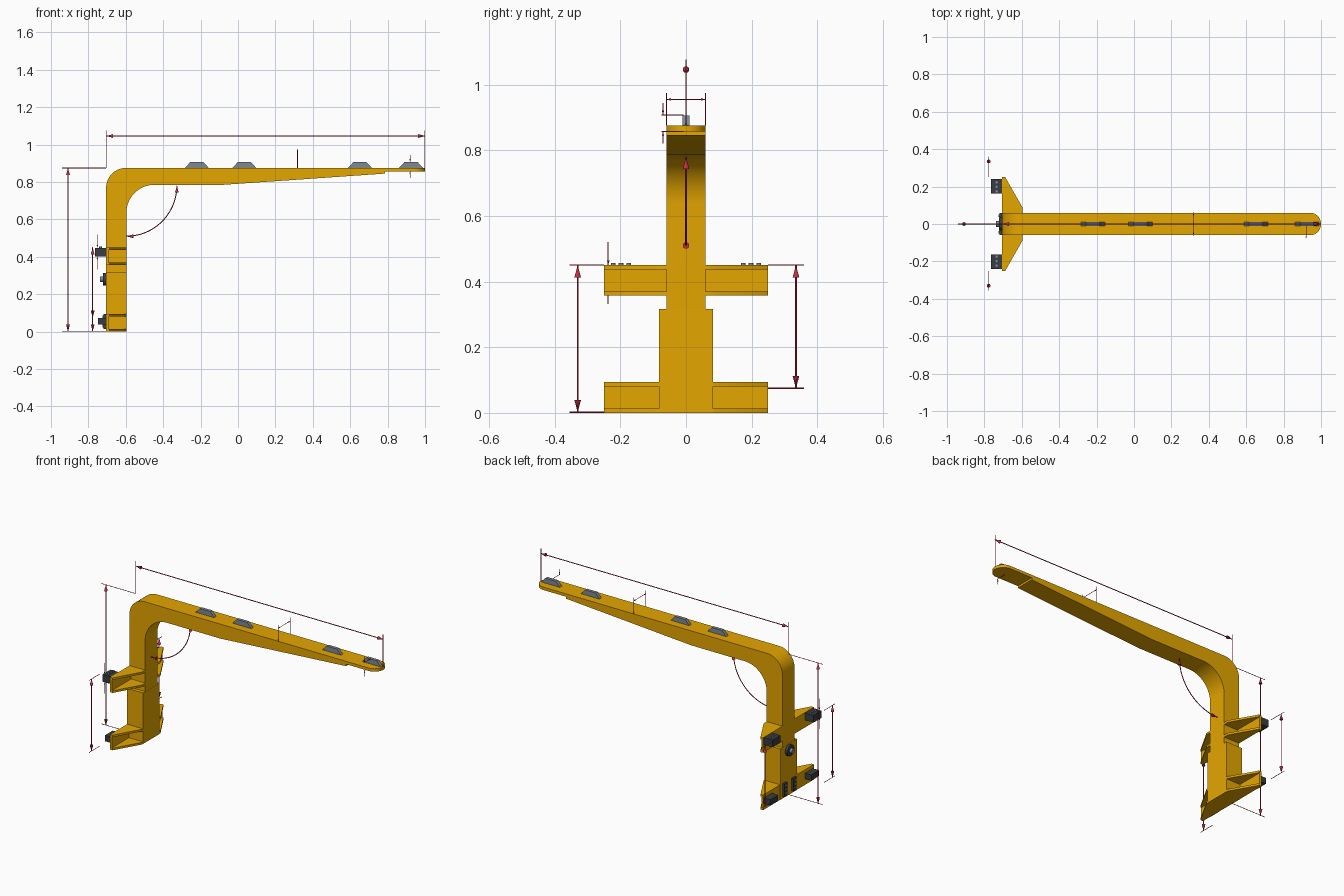
import bpy
import bmesh
from math import sin, cos, pi, radians
from mathutils import Vector

cube = bpy.data.objects.get("Cube")
if cube:
    bpy.data.objects.remove(cube, do_unlink=True)

made = []


def material(name, rgb):
    m = bpy.data.materials.new(name)
    m.use_nodes = True
    m.diffuse_color = (*rgb, 1)
    m.node_tree.nodes["Principled BSDF"].inputs["Base Color"].default_value = (*rgb, 1)
    return m


YELLOW = material("yellow paint", (0.78, 0.38, 0.0))
GREY = material("grey pad", (0.21, 0.25, 0.29))
DARK = material("dark steel", (0.04, 0.046, 0.055))
RED = material("crimson", (0.56, 0.025, 0.06))


def finish(name, bm, mat):
    bmesh.ops.recalc_face_normals(bm, faces=bm.faces)
    me = bpy.data.meshes.new(name)
    bm.to_mesh(me)
    bm.free()
    me.materials.append(mat)
    ob = bpy.data.objects.new(name, me)
    bpy.context.collection.objects.link(ob)
    made.append(ob)


def prism(name, pts, lo, hi, axis, mat):
    """Extrude a profile along y (points are x, z) or z (points are x, y)."""
    bm = bmesh.new()
    place = (lambda a, b, c: (a, c, b)) if axis == "y" else (lambda a, b, c: (a, b, c))
    face = bm.faces.new([bm.verts.new(place(a, b, lo)) for a, b in pts])
    ext = bmesh.ops.extrude_face_region(bm, geom=[face])
    shift = Vector(place(0, 0, hi - lo))
    bmesh.ops.translate(bm, vec=shift, verts=[v for v in ext["geom"] if isinstance(v, bmesh.types.BMVert)])
    finish(name, bm, mat)


def box(name, x, y, z, mat):
    prism(name, [(x[0], y[0]), (x[1], y[0]), (x[1], y[1]), (x[0], y[1])], *z, "z", mat)


def rod(name, a, b, r, mat, r2=None, sides=16):
    """Cylinder or cone from a to b."""
    a, b = Vector(a), Vector(b)
    d = b - a
    bm = bmesh.new()
    bmesh.ops.create_cone(bm, cap_ends=True, segments=sides, radius1=r,
                          radius2=r if r2 is None else r2, depth=d.length)
    bmesh.ops.transform(bm, verts=bm.verts, matrix=d.to_track_quat("Z", "Y").to_matrix().to_4x4())
    bmesh.ops.translate(bm, vec=(a + b) / 2, verts=bm.verts)
    finish(name, bm, mat)


def arc(cx, cz, r, start, end, n=16):
    return [(cx + r * cos(radians(start + (end - start) * i / n)),
             cz + r * sin(radians(start + (end - start) * i / n))) for i in range(n + 1)]


def arrow(name, tip, direction, size=0.037):
    tip, d = Vector(tip), Vector(direction).normalized()
    rod(name, tip - d * size, tip, size * 0.27, RED, 0)


def dimension(name, a, b, size=0.037, r=0.0026):
    """Measuring line with an arrowhead at each end."""
    a, b = Vector(a), Vector(b)
    rod(name + "_line", a, b, r, RED)
    arrow(name + "_arrow_end", b, b - a, size)
    arrow(name + "_arrow_start", a, a - b, size)


def witness(name, a, b):
    rod(name + "_witness_line", a, b, 0.0016, RED)


# Column, bend and tapered arm
BACK, FRONT, TOP, HALF = -0.705, -0.597, 0.875, 0.06
profile = [(FRONT, 0), (BACK, 0)]
profile += arc(BACK + 0.105, TOP - 0.105, 0.105, 180, 90)
profile += [(0.785, TOP), (0.785, 0.845), (-0.08, 0.785)]
profile += arc(FRONT + 0.15, 0.635, 0.15, 90, 180)
prism("column_and_arm", profile, -HALF, HALF, "y", YELLOW)

# Thin rounded arm tip and wide column foot
tip = [(0.785, -HALF)] + arc(1 - HALF, 0, HALF, -90, 90, 20) + [(0.785, HALF)]
prism("arm_tip_plate", tip, 0.857, TOP, "z", YELLOW)
box("column_foot", (BACK - 0.001, FRONT + 0.001), (-0.082, 0.082), (0, 0.317), YELLOW)

# Grey pads along the top of the arm
for i, x in enumerate((-0.22, 0.034, 0.652, 0.925)):
    pad = [(x - 0.064, TOP), (x + 0.064, TOP), (x + 0.036, 0.906), (x - 0.036, 0.906)]
    prism(f"arm_pad_{i + 1}", pad, -0.01, 0.01, "y", GREY)

# Side brackets: two tapered flanges joined by a back web
for side, s in (("left", 1), ("right", -1)):
    for level, z0, z1, inner in (("lower", 0, 0.094, 0.075), ("upper", 0.357, 0.45, 0.05)):
        name = f"{level}_{side}_bracket"
        plan = [(BACK, inner * s), (BACK, 0.25 * s), (-0.688, 0.25 * s),
                (FRONT, 0.09 * s), (FRONT, inner * s)]
        prism(name + "_bottom_flange", plan, z0, z0 + 0.013, "z", YELLOW)
        prism(name + "_top_flange", plan, z1 - 0.013, z1, "z", YELLOW)
        ys = sorted((inner * s, 0.25 * s))
        box(name + "_web", (BACK, BACK + 0.012), ys, (z0 + 0.013, z1 - 0.013), YELLOW)

    # Upper clamp with three bolts on top
    ys = sorted((0.163 * s, 0.24 * s))
    box(f"upper_{side}_clamp", (-0.764, BACK), ys, (0.403, 0.448), DARK)
    for k in range(3):
        y = (0.174 + k * 0.024) * s
        rod(f"upper_{side}_clamp_bolt_{k + 1}", (-0.735, y, 0.447), (-0.735, y, 0.456), 0.007, GREY)

    # Flat lower clamp
    box(f"lower_{side}_clamp", (-0.748, BACK), ys, (0.037, 0.073), DARK)

    # Upright bolted strip on the back of the foot
    y = 0.045 * s
    box(f"{side}_foot_strip", (-0.719, BACK), (y - 0.015, y + 0.015), (0.014, 0.094), DARK)
    for k in range(3):
        z = 0.03 + k * 0.024
        rod(f"{side}_foot_strip_bolt_{k + 1}", (-0.718, y, z), (-0.724, y, z), 0.007, GREY)

# Round cap on the back of the column
rod("back_disc", (BACK, 0, 0.28), (-0.722, 0, 0.28), 0.034, DARK, sides=24)
rod("back_disc_hub", (-0.72, 0, 0.28), (-0.738, 0, 0.28), 0.015, GREY)

# Arm length and column height measures
dimension("arm_length", (BACK, 0, 1.046), (1, 0, 1.046))
for x in (BACK, 0.998):
    witness("arm_length", (x, 0, TOP), (x, 0, 1.076))
dimension("column_height", (-0.909, 0, 0), (-0.909, 0, TOP))
for z in (0.002, TOP):
    witness("column_height", (-0.94, 0, z), (BACK, 0, z))

# Bracket spacing measures
for name, y, z0 in (("left_spacing", 0.335, 0.075), ("right_spacing", -0.33, 0.002)):
    s = 1 if y > 0 else -1
    dimension(name, (-0.777, y, z0), (-0.777, y, 0.45))
    for z in (z0, 0.45):
        witness(name, (-0.777, 0.25 * s, z), (-0.777, y + 0.025 * s, z))

# Arm width measure
dimension("arm_width", (0.318, -HALF, 0.955), (0.318, HALF, 0.955), 0.014, 0.0014)
for y in (-HALF, HALF):
    witness("arm_width", (0.318, y, TOP), (0.318, y, 0.975))

# Tip thickness and clamp measures
for name, x, y, lo, hi, out in (("tip_thickness", 0.92, -0.07, 0.857, 0.908, 0.036),
                                ("clamp_height", -0.752, -0.237, 0.402, 0.45, 0.07)):
    for end, z, way in (("lower", lo, -1), ("upper", hi, 1)):
        witness(f"{name}_{end}", (x, y, z + way * out), (x, y, z))
        arrow(f"{name}_{end}_arrow", (x, y, z), (0, 0, -way), 0.014)
for z in (0.857, 0.908):
    witness("tip_thickness_side", (0.92, -0.075, z), (0.92, -0.008, z))

# Inner bend angle measure
bend = [Vector((x, 0, z)) for x, z in arc(FRONT, 0.78, 0.27, -90, 0, 20)]
for a, b in zip(bend, bend[1:]):
    rod("bend_angle_line", a, b, 0.0026, RED)
arrow("bend_angle_start", bend[0], (-1, 0, 0))
arrow("bend_angle_end", bend[-1], (0, 0, 1))

# Smooth the curved surfaces and keep the edges crisp
bpy.ops.object.select_all(action="DESELECT")
for ob in made:
    ob.select_set(True)
bpy.context.view_layer.objects.active = made[0]
bpy.ops.object.shade_smooth_by_angle(angle=pi / 6)
